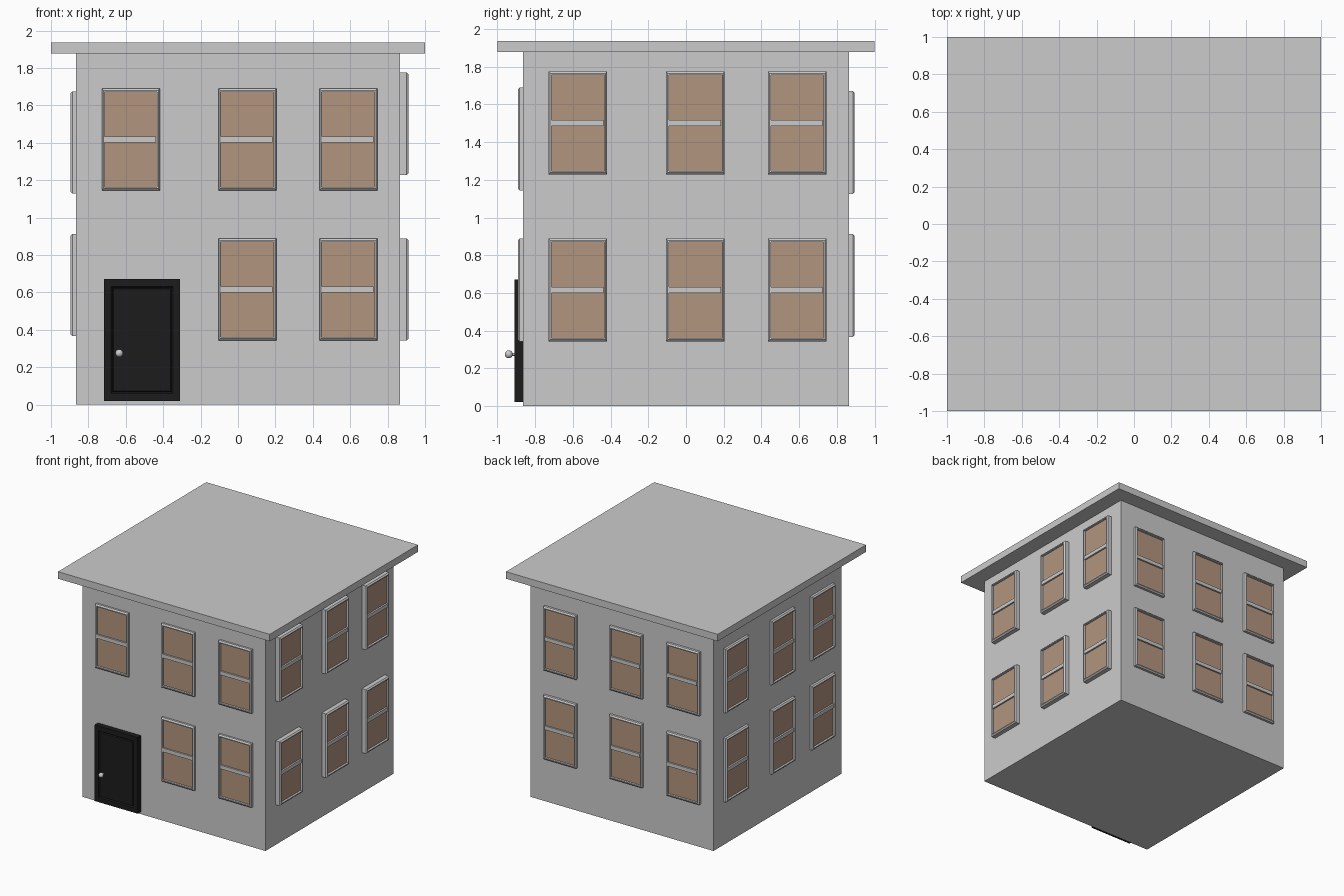
import bpy, bmesh
from math import radians, pi
from mathutils import Matrix, Vector

if "Cube" in bpy.data.objects:
    bpy.data.objects.remove(bpy.data.objects["Cube"])

WALL = 0.865          # half width of the house body


def material(name, rgb):
    m = bpy.data.materials.new(name)
    m.diffuse_color = (*rgb, 1)
    m.use_nodes = True
    m.node_tree.nodes["Principled BSDF"].inputs["Base Color"].default_value = m.diffuse_color
    return m


BROWN = material("brown_glass", (0.45, 0.30, 0.21))
BLACK = material("black_paint", (0.012, 0.012, 0.012))


def finish(name, bm, matrix=Matrix(), mat=None):
    bmesh.ops.recalc_face_normals(bm, faces=bm.faces)
    me = bpy.data.meshes.new(name)
    bm.to_mesh(me)
    bm.free()
    ob = bpy.data.objects.new(name, me)
    ob.matrix_world = matrix
    if mat:
        me.materials.append(mat)
    bpy.context.collection.objects.link(ob)
    return ob


def box(name, lo, hi, matrix=Matrix(), mat=None):
    bm = bmesh.new()
    lo, hi = Vector(lo), Vector(hi)
    bmesh.ops.create_cube(bm, size=1, matrix=Matrix.Translation((lo + hi) / 2)
                          @ Matrix.Diagonal((*(hi - lo), 1)))
    return finish(name, bm, matrix, mat)


def nested_rects(name, rings, matrix, mat=None, cap=False):
    """Loft rectangles (half width, half height, y) into a moulding."""
    bm = bmesh.new()
    loops = [[bm.verts.new((sx * w, y, sz * h))
              for sx, sz in ((-1, -1), (1, -1), (1, 1), (-1, 1))]
             for w, h, y in rings]
    pairs = list(zip(loops, loops[1:]))
    if cap:
        bm.faces.new(loops[0])
        bm.faces.new(loops[-1])
    else:
        pairs.append((loops[-1], loops[0]))
    for a, b in pairs:
        for i in range(4):
            j = (i + 1) % 4
            bm.faces.new((a[i], a[j], b[j], b[i]))
    return finish(name, bm, matrix, mat)


def window(name, matrix, depth):
    w, h = 0.155, 0.273
    pane = -depth + 0.018
    # frame with chamfered outer edge
    nested_rects(name + "_frame", [(w, h, 0.01), (w, h, 0.01 - depth),
                 (w - 0.008, h - 0.01, -depth), (w - 0.015, h - 0.018, -depth),
                 (w - 0.015, h - 0.018, 0.01)], matrix)
    box(name + "_pane", (0.014 - w, pane, 0.017 - h), (w - 0.014, 0.005, h - 0.017),
        matrix, BROWN)
    box(name + "_rail", (0.012 - w, -depth + 0.004, -0.016), (w - 0.02, pane + 0.005, 0.016),
        matrix)


# body and flat roof
box("house_body", (-WALL, -WALL, 0), (WALL, WALL, 1.88))
box("flat_roof", (-1, -1, 1.877), (1, 1, 1.937))

# windows: side name, turn, depth, lower and upper centre heights
sides = (("front", 0, 0.027, 0.616, 1.418), ("right", 90, 0.047, 0.616, 1.502),
         ("back", 180, 0.03, 0.64, 1.398), ("left", 270, 0.03, 0.64, 1.402))
for side, turn, depth, low, high in sides:
    for row, z in (("lower", low), ("upper", high)):
        for i, x in enumerate((-0.573, 0.05, 0.59)):
            if side == "front" and row == "lower" and i == 0:
                continue      # the door stands here
            window(f"{side}_{row}_window_{i + 1}", Matrix.Rotation(radians(turn), 4, 'Z')
                   @ Matrix.Translation((x, -WALL, z)), depth)

# door with a grooved panel
nested_rects("front_door", [(0.203, 0.325, 0.01), (0.203, 0.325, -0.045),
             (0.165, 0.285, -0.045), (0.157, 0.277, -0.035), (0.152, 0.272, -0.045)],
             Matrix.Translation((-0.513, -WALL, 0.346)), BLACK, cap=True)

# door knob: ball on a thin stem
bm = bmesh.new()
bmesh.ops.create_uvsphere(bm, u_segments=16, v_segments=10, radius=0.021,
                          matrix=Matrix.Translation((0, -0.03, 0)))
bmesh.ops.create_cone(bm, cap_ends=True, segments=12, radius1=0.008, radius2=0.008,
                      depth=0.04, matrix=Matrix.Translation((0, -0.01, 0))
                      @ Matrix.Rotation(pi / 2, 4, 'X'))
for f in bm.faces:
    f.smooth = len(f.verts) < 5
finish("door_knob", bm, Matrix.Translation((-0.635, -0.91, 0.275)))
